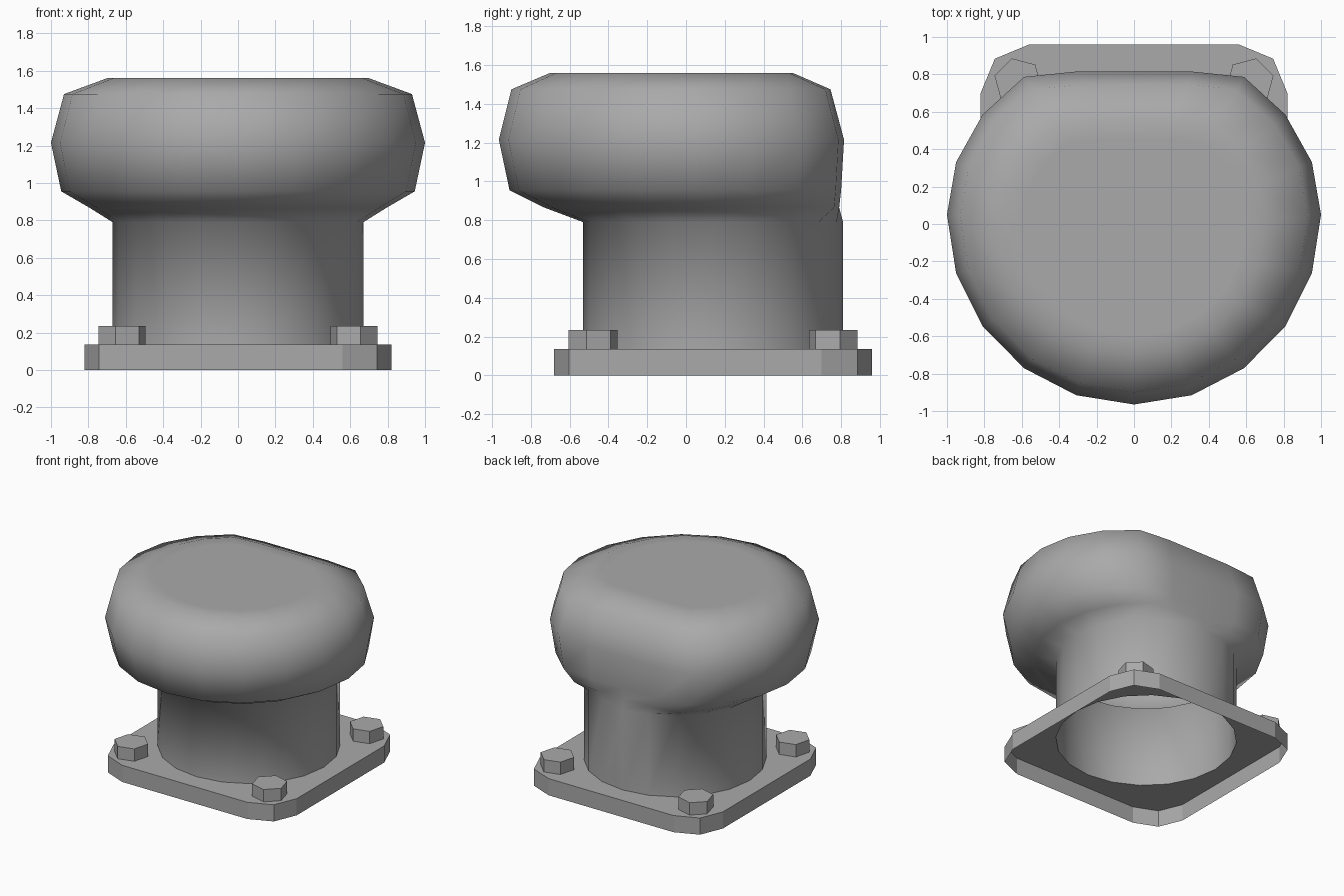
import bpy, bmesh, math

cube = bpy.data.objects.get("Cube")
if cube:
    bpy.data.objects.remove(cube, do_unlink=True)

grey = bpy.data.materials.new("grey metal")
grey.use_nodes = True
grey.diffuse_color = (0.4, 0.4, 0.4, 1)
grey.node_tree.nodes["Principled BSDF"].inputs["Base Color"].default_value = (0.4, 0.4, 0.4, 1)

SIDES = 20
AXIS_Y = 0.14      # centre of the base and pipe
PLATE_TOP = 0.135


def finish(bm, name, smooth=False):
    mesh = bpy.data.meshes.new(name)
    bm.to_mesh(mesh)
    bm.free()
    mesh.materials.append(grey)
    obj = bpy.data.objects.new(name, mesh)
    bpy.context.collection.objects.link(obj)
    for poly in mesh.polygons:
        poly.use_smooth = smooth
    return obj


def bridge(bm, a, b):
    n = len(a)
    for i in range(n):
        j = (i + 1) % n
        bm.faces.new((a[i], a[j], b[j], b[i]))


def circle(bm, radius, z):
    return [bm.verts.new((radius * math.sin(math.tau * i / SIDES),
                          AXIS_Y - radius * math.cos(math.tau * i / SIDES), z))
            for i in range(SIDES)]


def cap_ring(bm, half_width, front, back, z, mid):
    """Round at the front, flattened against a straight line at the back."""
    ring = []
    for i in range(SIDES):
        a = math.tau * i / SIDES
        c = -math.cos(a)
        y = mid + (min(1, 1.19 * c) * (back - mid) if c > 0 else c * (mid - front))
        ring.append(bm.verts.new((half_width * math.sin(a), y, z)))
    return ring


# Pipe and flattened mushroom cap: one hollow skin, open at the bottom
bm = bmesh.new()
rings = [circle(bm, 0.67, PLATE_TOP), circle(bm, 0.67, 0.79)]
for spec in ((0.79, -0.73, 0.79, 0.865, 0.09),
             (0.945, -0.91, 0.80, 0.955, 0.06),
             (1.0, -0.965, 0.815, 1.215, 0.05),
             (0.93, -0.90, 0.745, 1.475, 0.04),
             (0.70, -0.70, 0.55, 1.56, 0.0),
             (0.60, -0.60, 0.45, 1.56, 0.0)):
    rings.append(cap_ring(bm, *spec))
for low, high in zip(rings, rings[1:]):
    bridge(bm, low, high)
bm.faces.new(rings[-1])
finish(bm, "vent_pipe_and_cap", True)

# Base flange: rounded square, hollow underneath, with a hole for the pipe
HALF, CORNER = 0.82, 0.26
outline = []
for quarter in range(4):
    mid_angle = math.radians(45 + 90 * quarter)
    cx = math.copysign(HALF - CORNER, math.cos(mid_angle))
    cy = math.copysign(HALF - CORNER, math.sin(mid_angle))
    for step in (-1, 0, 1):
        a = mid_angle + step * math.pi / 4
        outline.append((cx + CORNER * math.cos(a), AXIS_Y + cy + CORNER * math.sin(a)))
bm = bmesh.new()
bottom = [bm.verts.new((x, y, 0)) for x, y in outline]
top = [bm.verts.new((x, y, PLATE_TOP)) for x, y in outline]
bridge(bm, bottom, top)
hole = circle(bm, 0.67, PLATE_TOP)
edges = [bm.edges.new((loop[i - 1], loop[i])) if not bm.edges.get((loop[i - 1], loop[i]))
         else bm.edges.get((loop[i - 1], loop[i]))
         for loop in (top, hole) for i in range(len(loop))]
bmesh.ops.triangle_fill(bm, edges=edges, use_beauty=True, normal=(0, 0, 1))
bmesh.ops.recalc_face_normals(bm, faces=bm.faces)
if max(bm.faces, key=lambda f: f.calc_center_median().z).normal.z < 0:
    bmesh.ops.reverse_faces(bm, faces=bm.faces)
finish(bm, "base_flange")

# Hexagonal bolt heads, mirrored to the four corners
for sx, side in ((1, "left"), (-1, "right")):
    for sy, end in ((1, "back"), (-1, "front")):
        bm = bmesh.new()
        loops = []
        for z in (PLATE_TOP, 0.235):
            loops.append([])
            for i in range(6):
                a = math.radians(15 + 60 * i)
                loops[-1].append(bm.verts.new((sx * (0.62 + 0.13 * math.cos(a)),
                                               AXIS_Y + sy * (0.62 + 0.13 * math.sin(a)), z)))
        bridge(bm, *loops)
        bm.faces.new(loops[1])
        bmesh.ops.recalc_face_normals(bm, faces=bm.faces)
        if bm.faces[:][-1].normal.z < 0:
            bmesh.ops.reverse_faces(bm, faces=bm.faces)
        finish(bm, f"bolt_{end}_{side}")
